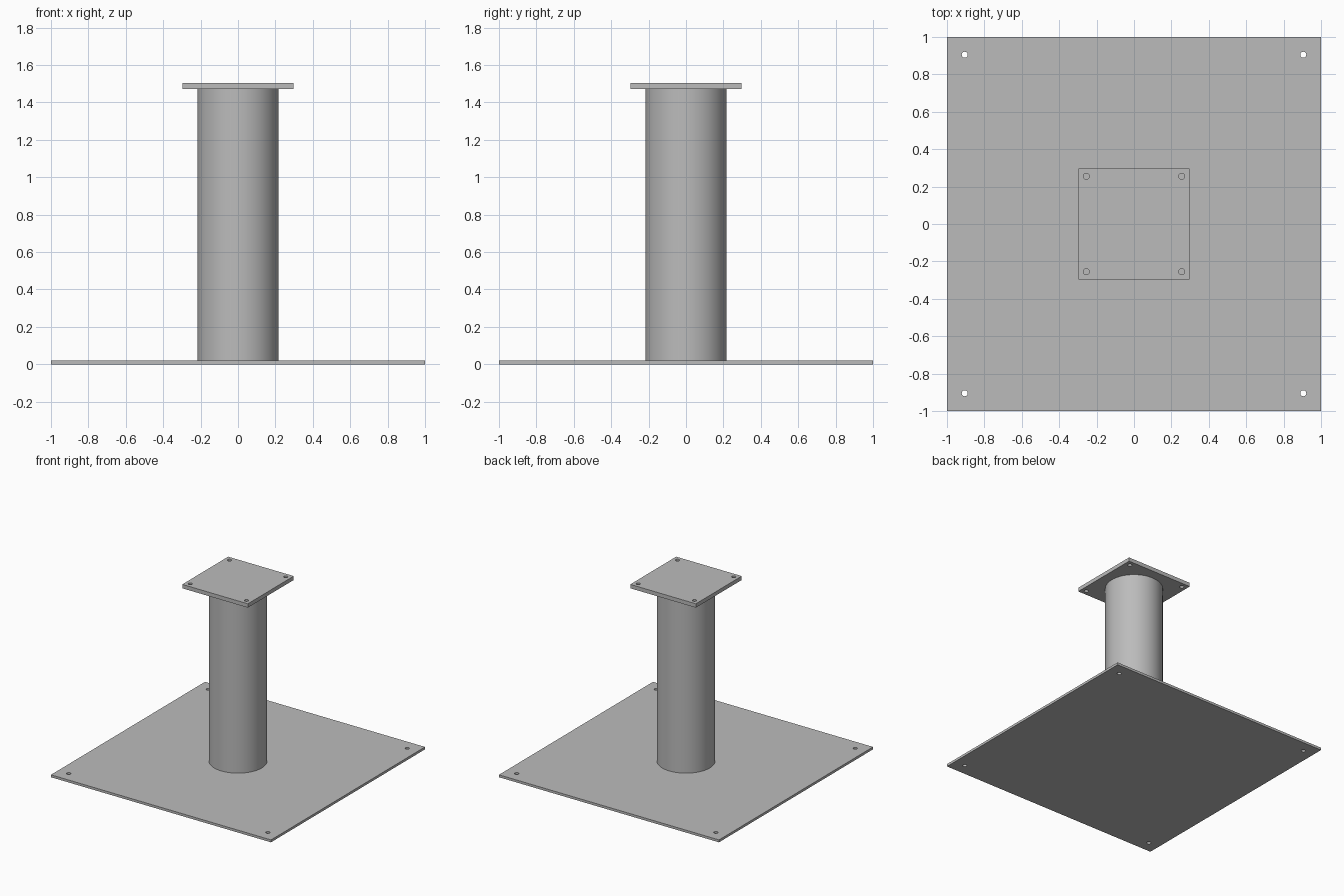
import bpy
import bmesh
from mathutils import Matrix, Vector

default = bpy.data.objects.get("Cube")
if default:
    bpy.data.objects.remove(default, do_unlink=True)

# Single painted steel colour
STEEL = (0.5, 0.5, 0.5, 1.0)
steel = bpy.data.materials.new("grey_steel")
steel.use_nodes = True
steel.diffuse_color = STEEL
steel.node_tree.nodes["Principled BSDF"].inputs["Base Color"].default_value = STEEL


def make_object(name, bm):
    mesh = bpy.data.meshes.new(name)
    bm.to_mesh(mesh)
    bm.free()
    mesh.materials.append(steel)
    obj = bpy.data.objects.new(name, mesh)
    bpy.context.collection.objects.link(obj)
    return obj


def add_cylinder(bm, radius, x, y, bottom, top, segments):
    centre = Matrix.Translation(Vector((x, y, (bottom + top) / 2)))
    bmesh.ops.create_cone(bm, cap_ends=True, segments=segments, radius1=radius,
                          radius2=radius, depth=top - bottom, matrix=centre)


def smooth(obj):
    bpy.ops.object.select_all(action="DESELECT")
    obj.select_set(True)
    bpy.context.view_layer.objects.active = obj
    bpy.ops.object.shade_smooth_by_angle()


def drilled_plate(name, half, bottom, top, hole_offset, hole_radius):
    """Square plate with a bolt hole through each corner."""
    bm = bmesh.new()
    size = Matrix.Diagonal((2 * half, 2 * half, top - bottom, 1))
    place = Matrix.Translation((0, 0, (bottom + top) / 2))
    bmesh.ops.create_cube(bm, size=1, matrix=place @ size)
    plate = make_object(name, bm)

    drills = bmesh.new()
    for x in (-hole_offset, hole_offset):
        for y in (-hole_offset, hole_offset):
            add_cylinder(drills, hole_radius, x, y, bottom - 0.05, top + 0.05, 24)
    cutter = make_object(name + "_drills", drills)
    cutter.hide_render = True

    cut = plate.modifiers.new("bolt_holes", "BOOLEAN")
    cut.operation = "DIFFERENCE"
    cut.solver = "EXACT"
    cut.object = cutter
    bpy.context.view_layer.objects.active = plate
    bpy.ops.object.modifier_apply(modifier=cut.name)
    bpy.data.objects.remove(cutter, do_unlink=True)
    smooth(plate)


BASE_TOP, CAP_BOTTOM, CAP_TOP = 0.02, 1.472, 1.504

# Floor plate and mounting plate
drilled_plate("base_plate", 1.0, 0.0, BASE_TOP, 0.905, 0.016)
drilled_plate("top_plate", 0.298, CAP_BOTTOM, CAP_TOP, 0.255, 0.016)

# Round column between the plates
bm = bmesh.new()
add_cylinder(bm, 0.217, 0, 0, BASE_TOP, CAP_BOTTOM, 64)
smooth(make_object("column", bm))
